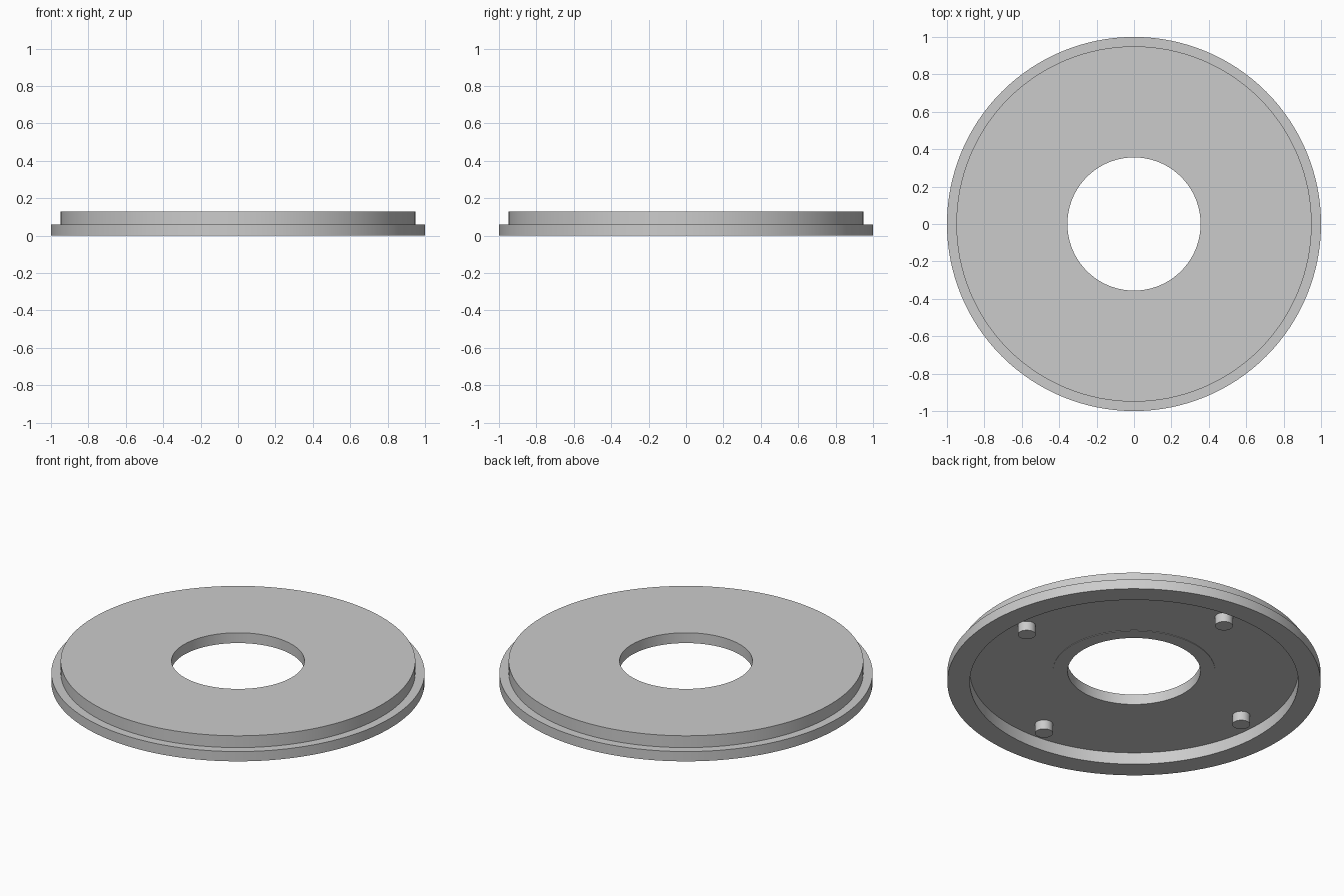
import bpy
import bmesh
import math

cube = bpy.data.objects.get("Cube")
if cube:
    bpy.data.objects.remove(cube, do_unlink=True)

grey = bpy.data.materials.new("plain grey")
grey.use_nodes = True
colour = (0.6, 0.6, 0.6, 1.0)
grey.diffuse_color = colour
grey.node_tree.nodes["Principled BSDF"].inputs["Base Color"].default_value = colour

TOP, LEDGE, CEILING, PEG_END = 0.128, 0.058, 0.07, 0.015


def finish(name, bm):
    """Turn a bmesh into a shaded, coloured object."""
    bmesh.ops.recalc_face_normals(bm, faces=bm.faces[:])
    mesh = bpy.data.meshes.new(name)
    bm.to_mesh(mesh)
    bm.free()
    obj = bpy.data.objects.new(name, mesh)
    bpy.context.collection.objects.link(obj)
    mesh.materials.append(grey)
    bpy.ops.object.select_all(action='DESELECT')
    obj.select_set(True)
    bpy.context.view_layer.objects.active = obj
    bpy.ops.object.shade_smooth_by_angle(angle=math.radians(30))
    return obj


def lathe(name, profile, steps=128):
    """Revolve a closed (radius, height) profile about z."""
    bm = bmesh.new()
    verts = [bm.verts.new((r, 0, z)) for r, z in profile]
    edges = [bm.edges.new((v, verts[i - 1])) for i, v in enumerate(verts)]
    bmesh.ops.spin(bm, geom=verts + edges, cent=(0, 0, 0), axis=(0, 0, 1),
                   angle=math.tau, steps=steps, use_merge=True)
    bmesh.ops.remove_doubles(bm, verts=bm.verts[:], dist=1e-5)
    return finish(name, bm)


# Stepped disc: hole, hub lip, hollow underside, rim and ledge
lathe("stepped_ring", [
    (0.356, TOP), (0.95, TOP), (0.95, LEDGE), (1.0, LEDGE), (1.0, 0),
    (0.88, 0), (0.88, CEILING), (0.434, CEILING),
    (0.434, CEILING - 0.003), (0.356, CEILING - 0.003),
])

# Four locating pegs under the disc
for i, side in enumerate(("left", "back", "right", "front")):
    bm = bmesh.new()
    bmesh.ops.create_cone(bm, cap_ends=True, segments=32, radius1=0.048,
                          radius2=0.048, depth=CEILING - PEG_END + 0.01)
    peg = finish(side + "_peg", bm)
    angle = i * math.pi / 2
    peg.location = (0.75 * math.cos(angle), 0.75 * math.sin(angle),
                    (CEILING + PEG_END + 0.01) / 2)
